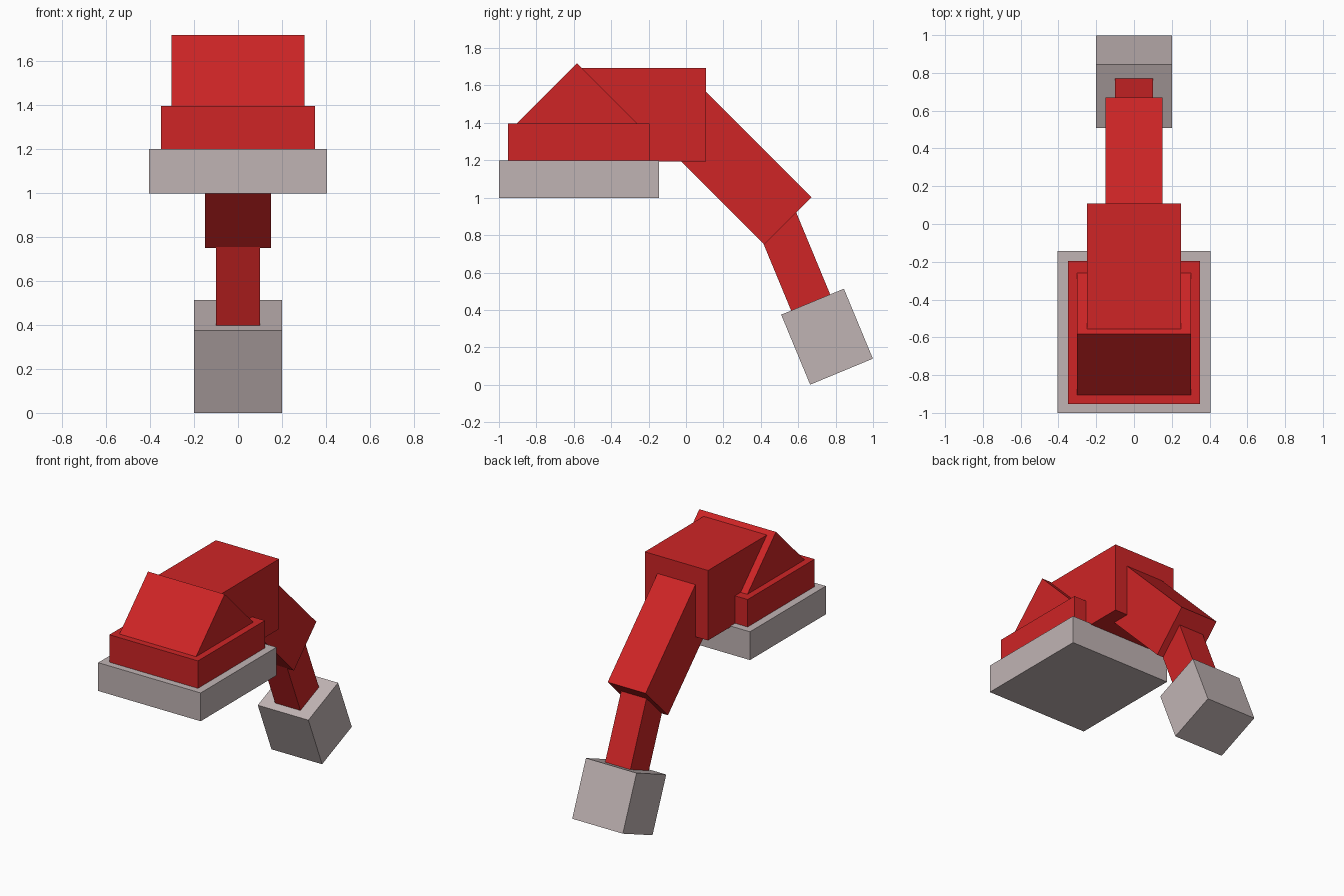
import bpy
import bmesh
from math import radians
from mathutils import Matrix, Vector

if "Cube" in bpy.data.objects:
    bpy.data.objects.remove(bpy.data.objects["Cube"], do_unlink=True)


def make_material(name, rgb):
    mat = bpy.data.materials.new(name)
    mat.use_nodes = True
    color = (*rgb, 1.0)
    mat.diffuse_color = color
    mat.node_tree.nodes["Principled BSDF"].inputs["Base Color"].default_value = color
    return mat


red = make_material("red", (0.62, 0.018, 0.019))
grey = make_material("warm grey", (0.53, 0.455, 0.455))


def finish(name, bm, mat):
    bmesh.ops.recalc_face_normals(bm, faces=bm.faces)
    mesh = bpy.data.meshes.new(name)
    bm.to_mesh(mesh)
    bm.free()
    mesh.materials.append(mat)
    obj = bpy.data.objects.new(name, mesh)
    bpy.context.collection.objects.link(obj)
    return obj


def box(name, center, size, mat, tilt=0):
    """Box centred on x = 0, tilted about the x axis."""
    bm = bmesh.new()
    bmesh.ops.create_cube(bm, size=1)
    bmesh.ops.scale(bm, vec=size, verts=bm.verts)
    obj = finish(name, bm, mat)
    obj.matrix_world = (Matrix.Translation((0, *center))
                        @ Matrix.Rotation(radians(tilt), 4, "X"))
    return obj


def prism(name, profile, half_width, mat):
    """Side profile in (y, z) extruded across x."""
    bm = bmesh.new()
    face = bm.faces.new([bm.verts.new((-half_width, y, z)) for y, z in profile])
    new = bmesh.ops.extrude_face_region(bm, geom=[face])["geom"]
    verts = [v for v in new if isinstance(v, bmesh.types.BMVert)]
    bmesh.ops.translate(bm, vec=Vector((2 * half_width, 0, 0)), verts=verts)
    return finish(name, bm, mat)


# Toe: stepped plates with a wedge on top
box("sole_plate", (-0.572, 1.099), (0.81, 0.856, 0.202), grey)
box("toe_deck", (-0.574, 1.295), (0.70, 0.756, 0.202), red)
prism("toe_wedge", [(-0.907, 1.395), (-0.259, 1.395), (-0.583, 1.719)], 0.303, red)

# Main block behind the toe
box("ankle_block", (-0.224, 1.443), (0.50, 0.664, 0.50), red)

# Two angled limb segments ending in a block
box("upper_arm", (0.2335, 1.187), (0.30, 0.878, 0.357), red, -45)
box("lower_arm", (0.579, 0.651), (0.20, 0.56, 0.226), red, -67.5)
box("end_block", (0.754, 0.257), (0.40, 0.405, 0.363), grey, -67.5)
